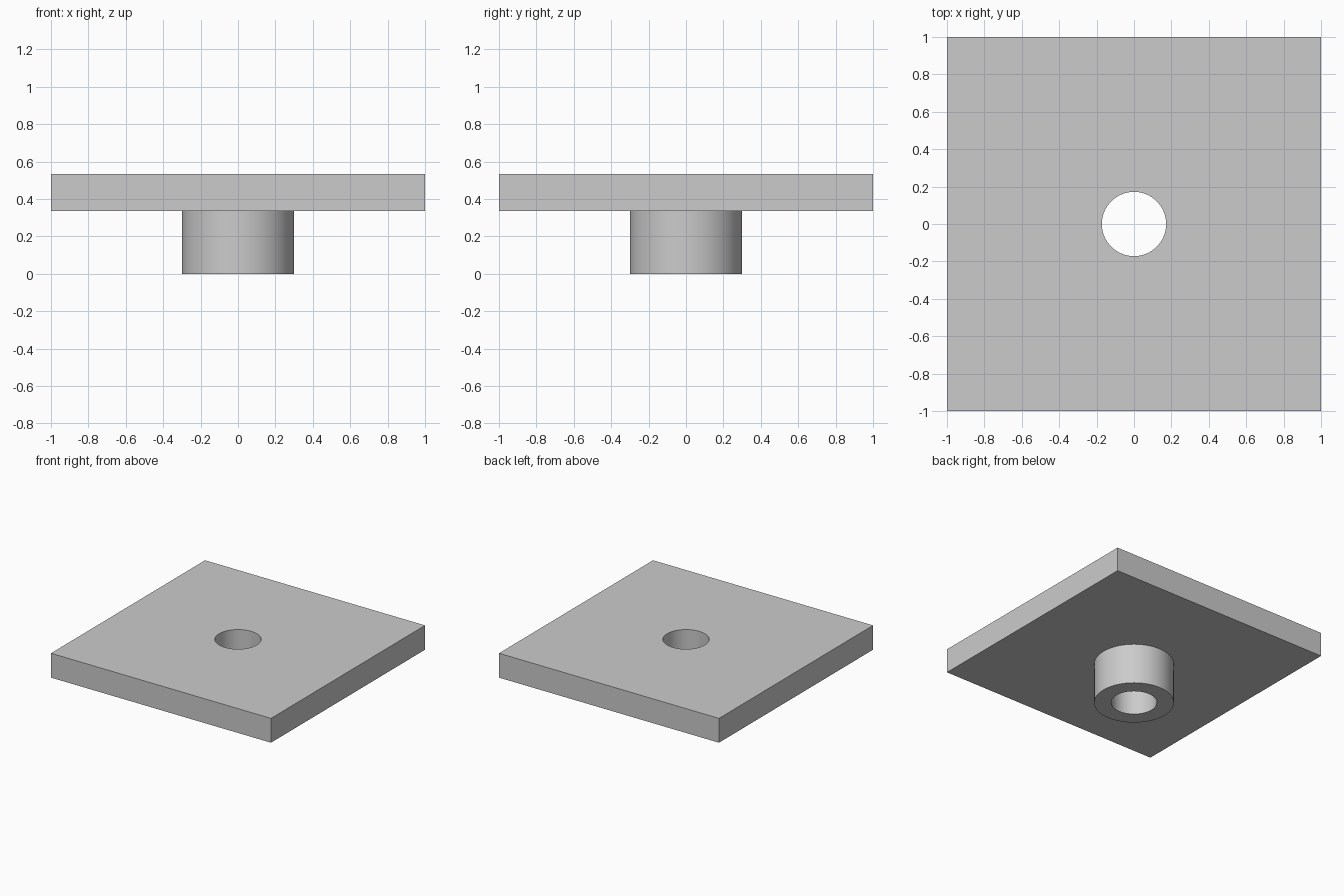
import bpy
import bmesh
import math

SEGMENTS = 64
HALF_WIDTH = 1.0
PLATE_BOTTOM, PLATE_TOP = 0.335, 0.535
BORE_RADIUS, BOSS_RADIUS = 0.172, 0.3

default = bpy.data.objects.get("Cube")
if default:
    bpy.data.objects.remove(default, do_unlink=True)

GREY = (0.6, 0.6, 0.6, 1.0)
material = bpy.data.materials.new("plain grey")
material.use_nodes = True
material.diffuse_color = GREY
material.node_tree.nodes["Principled BSDF"].inputs["Base Color"].default_value = GREY

bm = bmesh.new()


def ring(radius, z, count, phase=0.0):
    """Closed loop of edges around the z axis."""
    angles = [phase + math.tau * i / count for i in range(count)]
    verts = [bm.verts.new((radius * math.cos(a), radius * math.sin(a), z)) for a in angles]
    edges = [bm.edges.new((verts[i - 1], verts[i])) for i in range(count)]
    return verts, edges


def bridge(a, b):
    """Quads between two loops of equal length."""
    for i in range(len(a[0])):
        bm.faces.new((a[0][i - 1], a[0][i], b[0][i], b[0][i - 1]))


# Square plate outline
corner = HALF_WIDTH * math.sqrt(2)
square_top = ring(corner, PLATE_TOP, 4, math.pi / 4)
square_bottom = ring(corner, PLATE_BOTTOM, 4, math.pi / 4)
bridge(square_bottom, square_top)

# Through bore, boss end and boss wall
bore_top = ring(BORE_RADIUS, PLATE_TOP, SEGMENTS)
bore_end = ring(BORE_RADIUS, 0, SEGMENTS)
boss_end = ring(BOSS_RADIUS, 0, SEGMENTS)
boss_root = ring(BOSS_RADIUS, PLATE_BOTTOM, SEGMENTS)
for a, b in ((bore_top, bore_end), (bore_end, boss_end), (boss_end, boss_root)):
    bridge(a, b)

# Plate top and underside, each with its round opening
for outer, inner in ((square_top, bore_top), (square_bottom, boss_root)):
    bmesh.ops.triangle_fill(bm, edges=outer[1] + inner[1],
                            use_beauty=True, normal=(0, 0, 1))

bmesh.ops.recalc_face_normals(bm, faces=bm.faces[:])
mesh = bpy.data.meshes.new("plate_with_hollow_boss")
bm.to_mesh(mesh)
bm.free()
mesh.materials.append(material)

plate = bpy.data.objects.new("plate_with_hollow_boss", mesh)
bpy.context.collection.objects.link(plate)

# Smooth round walls, crisp rims
bpy.ops.object.select_all(action="DESELECT")
plate.select_set(True)
bpy.context.view_layer.objects.active = plate
bpy.ops.object.shade_smooth_by_angle(angle=math.radians(30))
